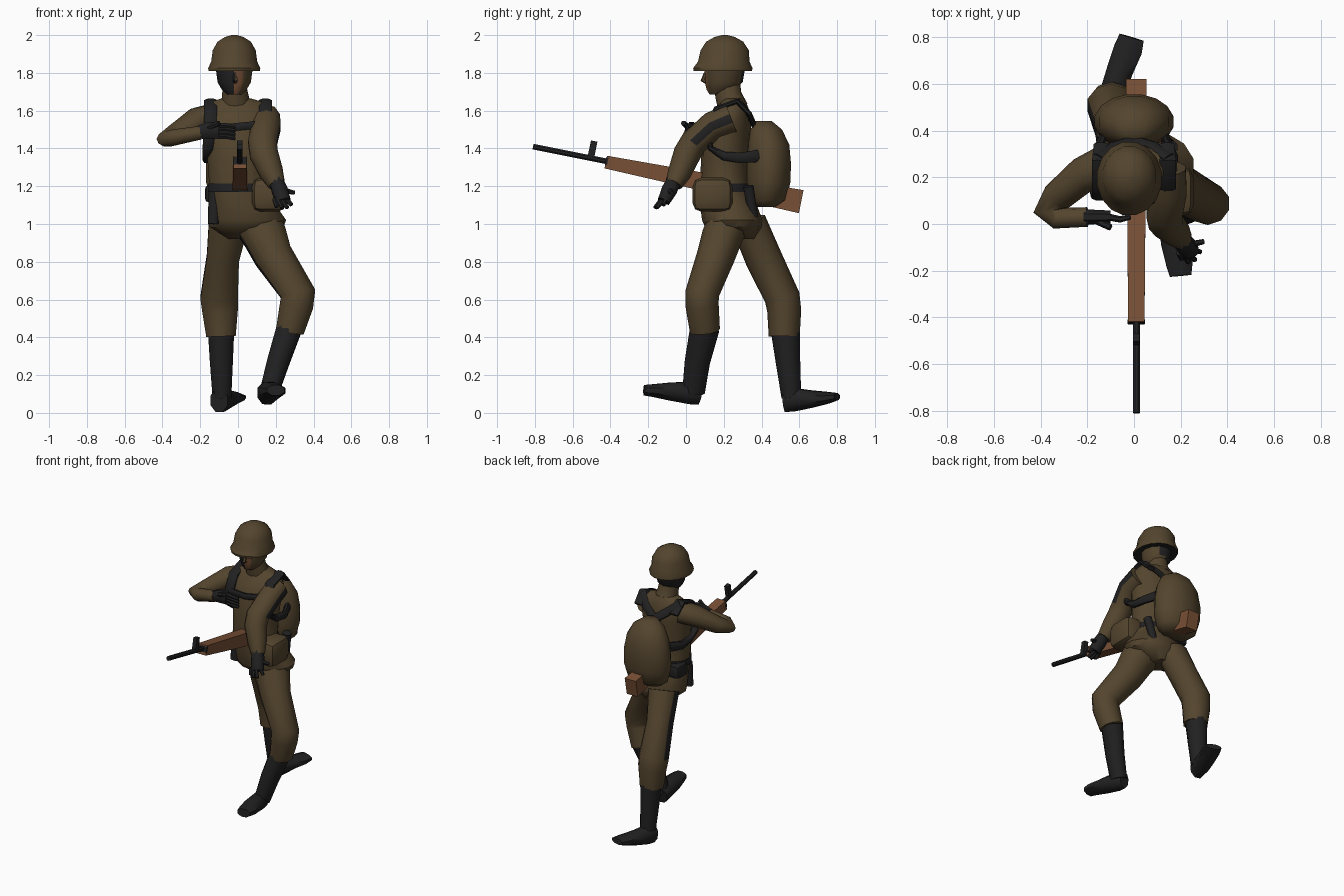
import bpy, bmesh, math
from mathutils import Vector

def material(name, col):
    m = bpy.data.materials.new(name)
    m.diffuse_color = (*col, 1)
    return m

OLIVE, DARK, WOOD = 0, 1, 2
MATS = [material("olive_cloth", (0.088, 0.059, 0.027)),
        material("dark_leather", (0.015, 0.015, 0.0155)),
        material("brown_wood", (0.19, 0.08, 0.036))]

def finish(name, bm, mat, paint=None, angle=40):
    bmesh.ops.recalc_face_normals(bm, faces=bm.faces)
    bm.normal_update()
    for f in bm.faces:
        f.material_index = paint(f.calc_center_median(), f.normal) if paint else mat
    me = bpy.data.meshes.new(name)
    bm.to_mesh(me)
    bm.free()
    for m in MATS:
        me.materials.append(m)
    ob = bpy.data.objects.new(name, me)
    bpy.context.collection.objects.link(ob)
    bpy.ops.object.select_all(action='DESELECT')
    ob.select_set(True)
    bpy.context.view_layer.objects.active = ob
    bpy.ops.object.shade_smooth_by_angle(angle=math.radians(angle))
    return ob

def skin(name, rings, mat, paint=None, angle=40):
    """Join (centre, u, v) ellipses into a closed skin."""
    bm = bmesh.new()
    n = rings[0][3]
    phase = 0 if n == 12 else 0.5
    loops = []
    for c, u, v, _ in rings:
        loops.append([bm.verts.new(c + u * math.cos(a) + v * math.sin(a))
                      for a in (2 * math.pi * (i + phase) / n for i in range(n))])
    for a, b in zip(loops, loops[1:]):
        for i in range(n):
            j = (i + 1) % n
            bm.faces.new((a[i], a[j], b[j], b[i]))
    bm.faces.new(loops[0])
    bm.faces.new(loops[-1])
    return finish(name, bm, mat, paint, angle)

def stack(name, rows, mat, n=14, paint=None, angle=40):
    """Level ellipses: x, y, z, half width, half depth."""
    return skin(name, [(Vector(r[:3]), Vector((r[3], 0, 0)), Vector((0, r[4], 0)), n)
                       for r in rows], mat, paint, angle)

def tube(name, rows, mat, n=10, ref=(1, 0, 0), paint=None, angle=50):
    """Ellipses square to a path: x, y, z, radius along ref, other radius."""
    p = [Vector(r[:3]) for r in rows]
    rings = []
    for i, r in enumerate(rows):
        t = Vector()
        if i:
            t += (p[i] - p[i - 1]).normalized()
        if i < len(p) - 1:
            t += (p[i + 1] - p[i]).normalized()
        t.normalize()
        u = Vector(ref)
        u = (u - t * u.dot(t)).normalized()
        rings.append((p[i], u * r[3], t.cross(u) * r[-1], n))
    return skin(name, rings, mat, paint, angle)

def block(name, c, size, mat, bevel=0.0, rot=0):
    bm = bmesh.new()
    bmesh.ops.create_cube(bm, size=1)
    for v in bm.verts:
        v.co = Vector([a * b for a, b in zip(v.co, size)])
    if bevel:
        bmesh.ops.bevel(bm, geom=bm.edges[:], offset=bevel, segments=2,
                        profile=0.5, affect='EDGES')
    ob = finish(name, bm, mat)
    ob.location = c
    ob.rotation_euler = (rot, 0, 0)
    return ob

# Helmet with dark lining, head and neck
stack("helmet", [(-.02, .195, 1.81, .138, .157), (-.02, .195, 1.825, .141, .16),
                 (-.02, .2, 1.86, .124, .139), (-.02, .205, 1.92, .116, .13),
                 (-.02, .205, 1.965, .09, .1), (-.02, .205, 1.99, .05, .055),
                 (-.02, .205, 2.0, .015, .015)], OLIVE, 16,
      lambda c, n: DARK if n.z < -.9 else OLIVE)

def face_paint(c, n):
    if c.x < -.021 or n.y > .85:
        return DARK
    return WOOD if n.y < -.8 else OLIVE

stack("head", [(-.02, .16, 1.685, .035, .035), (-.02, .185, 1.71, .065, .075),
               (-.02, .2, 1.75, .088, .1), (-.02, .205, 1.84, .1, .11)], OLIVE,
      12, face_paint)
tube("nose", [(-.015, .105, 1.8, .01), (-.015, .09, 1.762, .014),
              (-.015, .11, 1.75, .01)], OLIVE, 6,
     paint=lambda c, n: DARK if n.x < -.2 else OLIVE)
tube("neck", [(-.01, .25, 1.61, .085, .08), (-.015, .225, 1.68, .07, .07),
              (-.02, .215, 1.75, .06, .07)], OLIVE, 12)

# Jacket with flared skirt, and belt
stack("jacket", [(.03, .28, .92, .08, .08), (.045, .25, .985, .2, .15),
                 (.05, .245, 1.02, .21, .16),
                 (.025, .225, 1.1, .18, .15), (0, .2, 1.19, .155, .13),
                 (0, .205, 1.33, .165, .125), (0, .215, 1.5, .18, .13),
                 (0, .235, 1.59, .19, .105), (-.005, .25, 1.64, .16, .07),
                 (-.01, .25, 1.665, .08, .06)], OLIVE)
stack("belt", [(.003, .203, 1.17, .165, .14), (0, .2, 1.215, .16, .135)], DARK)

# Left leg strides forward, right leg trails behind; both have dark patches
def front_leg_paint(c, n):
    inner = n.x < -.8 and c.z > .65
    patch = n.x > .4 and n.y < -.3 and .83 < c.z < .93
    return DARK if inner or patch else OLIVE

tube("front_leg", [(.11, .22, 1.0, .13, .11), (.145, .19, .93, .12, .108),
                   (.187, .158, .83, .106, .101), (.318, .085, .63, .097, .09),
                   (.31, .085, .57, .093, .088), (.275, .1, .435, .078, .08)], OLIVE,
     paint=front_leg_paint)
tube("rear_leg", [(-.05, .33, 1.01, .11, .095), (-.08, .41, .82, .09, .098),
                  (-.1, .51, .61, .104, .094), (-.095, .52, .54, .099, .09),
                  (-.09, .52, .405, .082, .082)], OLIVE,
     paint=lambda c, n: DARK if n.x < -.93 and c.z > .6 else OLIVE)

# Boots
tube("front_boot_shaft", [(.272, .1, .45, .07, .078), (.213, .06, .27, .062, .067),
                          (.165, .04, .11, .053, .06)], DARK)
tube("front_boot_foot", [(.145, .075, .095, .043, .055), (.155, .03, .105, .058, .065),
                         (.175, -.08, .113, .064, .052), (.195, -.17, .118, .062, .037),
                         (.2, -.222, .12, .05, .03)], DARK, 8)
tube("rear_boot_shaft", [(-.09, .525, .45, .074, .078), (-.088, .54, .27, .064, .065),
                         (-.085, .558, .08, .052, .052)], DARK)
tube("rear_boot_foot", [(-.1, .52, .065, .05, .066), (-.09, .57, .07, .058, .067),
                        (-.06, .66, .073, .061, .05), (-.025, .75, .08, .066, .033),
                        (-.01, .80, .086, .058, .02)], DARK, 8)

# Arms, with a dark patch on the left upper sleeve
tube("left_arm", [(.15, .24, 1.56, .075, .08), (.15, .14, 1.52, .08, .075),
                  (.13, .04, 1.43, .08, .073), (.137, .005, 1.37, .078, .073),
                  (.178, -.035, 1.27, .065, .062), (.205, -.065, 1.21, .047, .047)], OLIVE,
     paint=lambda c, n: DARK if n.x > .88 and c.z > 1.45 else OLIVE)
tube("right_arm", [(-.13, .245, 1.565, .075, .09), (-.22, .21, 1.545, .072, .077),
                   (-.33, .115, 1.475, .056, .067), (-.372, .058, 1.45, .042, .06),
                   (-.33, .025, 1.46, .044, .047), (-.2, .03, 1.483, .038, .042)], OLIVE,
     ref=(0, 0, 1))

# Gloved hands with fingers
tube("left_hand", [(.2, -.06, 1.235, .038, .042), (.22, -.088, 1.18, .045, .045),
                   (.24, -.118, 1.12, .042, .035)], DARK, 8)
for i, tip in enumerate([(.3, -.075, 1.165), (.285, -.12, 1.1), (.262, -.155, 1.085),
                         (.235, -.165, 1.085), (.205, -.15, 1.09)]):
    base = (.235 - .01 * i, -.09 - .008 * i, 1.18 - .012 * i)
    tube("left_finger_%d" % i, [(*base, .016), (*tip, .011)], DARK, 6)
tube("right_hand", [(-.21, .03, 1.485, .037, .036), (-.16, .03, 1.495, .048, .033),
                    (-.1, .03, 1.495, .047, .03)], DARK, 8, ref=(0, 0, 1))
for i in range(4):
    z = 1.522 - .02 * i
    tube("right_finger_%d" % i, [(-.11, .03, z, .015), (-.06, .02, z, .014),
                                 (-.015, .03, z - .01, .011)], DARK, 6, ref=(0, 0, 1))
tube("right_thumb", [(-.16, .015, 1.51, .017), (-.1, -.015, 1.535, .014)], DARK, 6,
     ref=(0, 0, 1))

# Rucksack and its harness
stack("rucksack", [(0, .42, 1.09, .1, .06), (0, .432, 1.125, .145, .1),
                   (0, .437, 1.22, .172, .118), (0, .44, 1.32, .172, .118),
                   (0, .437, 1.42, .152, .112), (0, .425, 1.5, .11, .085),
                   (0, .41, 1.545, .045, .045)], OLIVE, 16, angle=60)
for s, side in ((-1, "right"), (1, "left")):
    tube(side + "_shoulder_strap",
         [(s * .14, .34, 1.58, .035, .014), (s * .145, .27, 1.65, .038, .016),
          (s * .145, .16, 1.61, .038, .016), (s * .15, .115, 1.5, .034, .016),
          (s * .16, .13, 1.4, .03, .016), (s * .168, .2, 1.36, .022, .025),
          (s * .17, .29, 1.35, .02, .03), (s * .13, .38, 1.36, .02, .035)], DARK, 8)
    tube(side + "_back_strap", [(s * .15, .285, 1.645, .032, .014),
                                (s * .08, .335, 1.58, .03, .016),
                                (-s * .03, .37, 1.5, .028, .016)], DARK, 8)
tube("chest_strap", [(-.15, .125, 1.5, .022, .014), (0, .082, 1.515, .022, .014),
                     (.15, .115, 1.53, .022, .014)], DARK, 8, ref=(0, 0, 1))

# Belt pouches and hanging sheath
block("side_pouch", (.165, .14, 1.155), (.18, .21, .18), OLIVE, .045)
block("hip_pouch", (-.13, .28, 1.16), (.09, .12, .09), DARK, .02)
tube("sheath", [(-.125, .16, 1.17, .035, .03), (-.13, .15, 1.0, .03, .025)], DARK, 8)
tube("belt_hanger", [(.16, .33, 1.2, .03, .03), (.13, .36, 1.02, .025, .025)], DARK, 8)

# Rifle: tapered wooden stock, barrel and sight
def rifle_bar(name, a, b, mat, n):
    k = math.sqrt(2) if n == 4 else 1
    tube(name, [(.01, *a[:2], a[2] * k, a[3] * k), (.01, *b[:2], b[2] * k, b[3] * k)],
         mat, n, angle=30)

rifle_bar("rifle_stock", (-.425, 1.328, .035, .034), (.61, 1.118, .044, .062), WOOD, 4)
rifle_bar("rifle_barrel", (-.81, 1.41, .016, .016), (-.4, 1.328, .016, .016), DARK, 8)
block("rifle_band", (.01, -.42, 1.333), (.075, .012, .04), DARK, rot=-.2)
block("rifle_sight", (.01, -.495, 1.395), (.028, .035, .09), DARK, rot=-.2)
